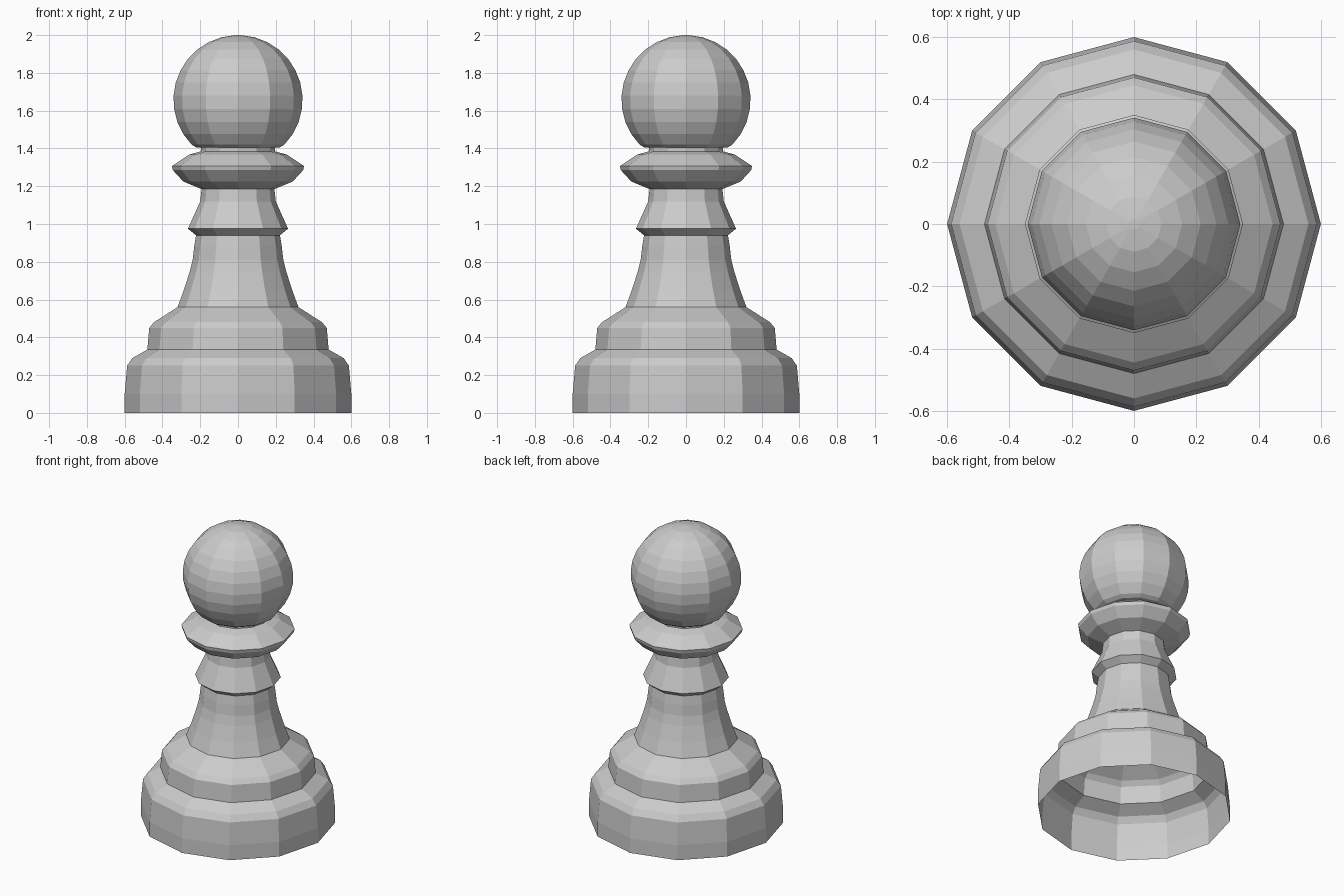
import bpy, bmesh, math

if "Cube" in bpy.data.objects:
    bpy.data.objects.remove(bpy.data.objects["Cube"])

SIDES = 12

# Outline from the open foot up to the underside of the ball: (radius, height)
profile = [
    (0.60, 0.0), (0.60, 0.10), (0.587, 0.25), (0.56, 0.29), (0.48, 0.335),   # foot
    (0.47, 0.45), (0.445, 0.48), (0.32, 0.56),                               # second step
    (0.287, 0.65), (0.255, 0.75), (0.24, 0.81), (0.232, 0.88), (0.222, 0.94),  # stem
    (0.265, 0.975), (0.20, 1.12), (0.193, 1.185),                            # flared ring
    (0.29, 1.225), (0.345, 1.285), (0.35, 1.307), (0.26, 1.367),             # collar
    (0.195, 1.385), (0.195, 1.405), (0.22, 1.405),                           # neck
]

# Round ball on top
R, CZ = 0.342, 1.658
for i in range(12):
    a = math.radians(-44 + i * 11.9)
    profile.append((R * math.cos(a), CZ + R * math.sin(a)))

# Turn the outline around the z axis
bm = bmesh.new()
rings = [[bm.verts.new((r * math.cos(t), r * math.sin(t), z))
          for t in (2 * math.pi * k / SIDES for k in range(SIDES))]
         for r, z in profile]
for low, high in zip(rings, rings[1:]):
    for k in range(SIDES):
        n = (k + 1) % SIDES
        bm.faces.new((low[k], low[n], high[n], high[k]))

# Close the crown
tip = bm.verts.new((0, 0, 2.0))
for k in range(SIDES):
    bm.faces.new((rings[-1][k], rings[-1][(k + 1) % SIDES], tip))

mesh = bpy.data.meshes.new("pawn")
bm.to_mesh(mesh)
bm.free()
bpy.context.collection.objects.link(bpy.data.objects.new("pawn", mesh))
